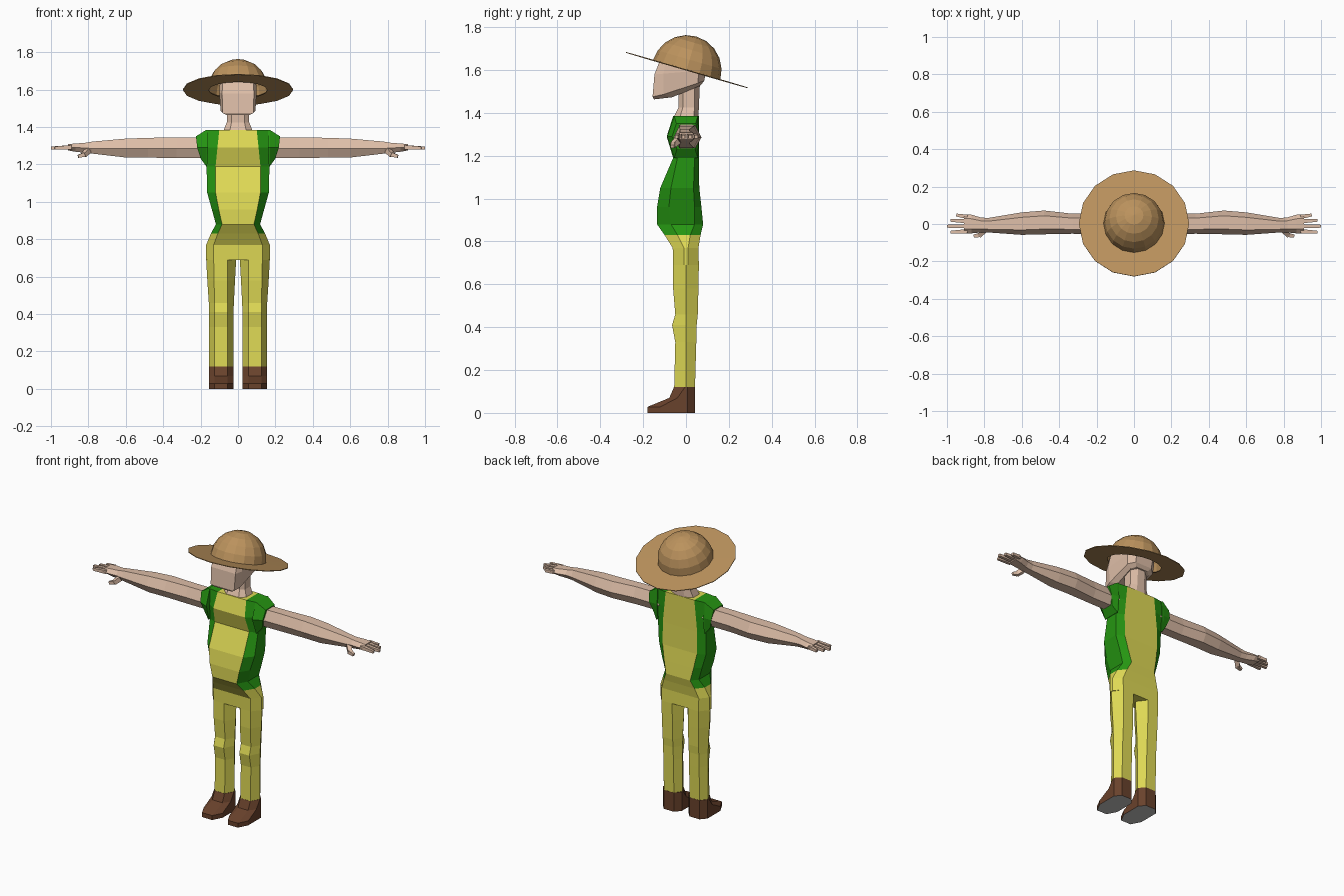
import bpy, bmesh, math
from mathutils import Matrix, Vector

if "Cube" in bpy.data.objects:
    bpy.data.objects.remove(bpy.data.objects["Cube"])


def mat(name, r, g, b):
    m = bpy.data.materials.new(name)
    m.diffuse_color = (r, g, b, 1)
    m.use_nodes = True
    m.node_tree.nodes["Principled BSDF"].inputs["Base Color"].default_value = m.diffuse_color
    return m


SKIN = mat("skin", .73, .515, .39)
GREEN = mat("green cloth", .019, .305, .006)
YELLOW = mat("yellow cloth", .73, .69, .09)
STRAW = mat("straw", .50, .29, .11)
LEATHER = mat("brown leather", .141, .054, .025)
SOLE = mat("grey sole", .55, .54, .53)


def finish(bm, name, mats, mirror=False):
    bmesh.ops.recalc_face_normals(bm, faces=bm.faces)
    me = bpy.data.meshes.new(name)
    bm.to_mesh(me)
    bm.free()
    for m in mats:
        me.materials.append(m)
    ob = bpy.data.objects.new(name, me)
    bpy.context.collection.objects.link(ob)
    if mirror:
        ob.modifiers.new("mirror", 'MIRROR').use_mirror_merge = False
    return ob


def loft(bm, rings, caps=True):
    """Skin a list of closed rings that have equal point counts."""
    vs = [[bm.verts.new(p) for p in r] for r in rings]
    n = len(vs[0])
    for a, b in zip(vs, vs[1:]):
        for i in range(n):
            bm.faces.new((a[i], a[(i + 1) % n], b[(i + 1) % n], b[i]))
    if caps:
        bm.faces.new(vs[0])
        bm.faces.new(vs[-1])
    return vs


# Torso: shirt above the hem, trousers below, stripes as cut face strips
# z, corner x, side x, front y, side front y, side back y, back y
levels = [
    (.69, .13, .170, -.060, -.01, .01, .060),
    (.77, .13, .170, -.062, -.01, .01, .058),
    (.83, .108, .145, -.100, -.04, .02, .068),
    (.88, .085, .118, -.135, -.07, .04, .080),
    (.96, .103, .140, -.135, -.08, .04, .072),
    (1.05, .12, .165, -.120, -.07, .035, .062),
    (1.19, .12, .168, -.060, -.04, .04, .060),
    (1.29, .11, .170, -.090, -.05, .05, .060),
    (1.385, .10, .170, -.060, -.05, .05, .060),
]
bm = bmesh.new()
rings = []
for z, c, o, yf, ysf, ysb, yb in levels:
    xs = (-o, -c, -c + .035, c - .035, c, o)
    front = [(x, ysf if abs(x) == o else yf, z) for x in xs]
    back = [(x, ysb if abs(x) == o else yb, z) for x in reversed(xs)]
    rings.append(front + back)
vs = loft(bm, rings, caps=False)
for r in (vs[0], vs[-1]):
    for i in range(5):
        bm.faces.new((r[i], r[i + 1], r[10 - i], r[11 - i]))
for f in bm.faces:
    mid = f.calc_center_median()
    inner = min(abs(v.co.x) for v in f.verts)
    width = max(v.co.x for v in f.verts) - min(v.co.x for v in f.verts)
    stripe = inner > .04 and all(
        any(v in (r[k], r[11 - k]) for r in vs for k in (1, 2, 3, 4)) for v in f.verts)
    f.material_index = 1 if mid.z < .83 or stripe else 0
finish(bm, "torso", [GREEN, YELLOW])

# Short sleeves
bm = bmesh.new()
inner = [(.16, -.055, 1.385), (.16, .055, 1.385), (.16, .06, 1.29),
         (.165, .055, 1.19), (.165, -.055, 1.19), (.16, -.088, 1.29)]
outer = [(.225, -.045, 1.35), (.225, .045, 1.35), (.218, .06, 1.29),
         (.2, .042, 1.232), (.2, -.042, 1.232), (.218, -.065, 1.29)]
base = [(.17,) + p[1:] for p in inner]
loft(bm, [inner, base, outer])
finish(bm, "sleeves", [GREEN], True)


# Trouser legs, hexagonal
def hexa(z, xi, fi, fo, xo, yf, yb):
    return [(xi, 0, z), (fi, yf, z), (fo, yf, z), (xo, 0, z), (fo, yb, z), (fi, yb, z)]


bm = bmesh.new()
loft(bm, [
    hexa(.12, .025, .055, .125, .155, -.055, .042),
    hexa(.33, .025, .055, .125, .155, -.050, .048),
    hexa(.41, .024, .055, .125, .155, -.065, .050),
    hexa(.46, .022, .055, .125, .156, -.050, .055),
    hexa(.58, .016, .055, .128, .164, -.060, .058),
    hexa(.69, .010, .055, .130, .170, -.060, .060)])
finish(bm, "trouser_legs", [YELLOW], True)


# Shoes with a flat sole
def shoe(z, yf, ysf):
    return [(.055, yf, z), (.125, yf, z), (.156, ysf, z), (.156, .008, z),
            (.125, .043, z), (.055, .043, z), (.024, .008, z), (.024, ysf, z)]


bm = bmesh.new()
loft(bm, [shoe(0, -.18, -.12), shoe(.028, -.18, -.12),
          shoe(.07, -.078, -.04), shoe(.12, -.056, -.005)])
for f in bm.faces:
    f.material_index = int(f.calc_center_median().z < .001)
finish(bm, "shoes", [LEATHER, SOLE], True)


# Arms and palms: hexagonal rings along x
def arm_ring(x, yf, yb, z0, z1):
    m, h = (yf + yb) / 2, (yb - yf) * .28
    zc = 1.285 if z1 > 1.32 else (z0 + z1) / 2
    return [(x, yf, zc), (x, m - h, z1), (x, m + h, z1),
            (x, yb, zc), (x, m + h, z0), (x, m - h, z0)]


bm = bmesh.new()
loft(bm, [
    arm_ring(.15, -.055, .055, 1.235, 1.345),
    arm_ring(.33, -.052, .055, 1.235, 1.345),
    arm_ring(.48, -.055, .072, 1.236, 1.342),
    arm_ring(.60, -.058, .062, 1.237, 1.338),
    arm_ring(.78, -.045, .032, 1.258, 1.322),
    arm_ring(.82, -.045, .035, 1.262, 1.315),
    arm_ring(.87, -.050, .050, 1.268, 1.312),
    arm_ring(.91, -.050, .052, 1.275, 1.308)])
finish(bm, "arms", [SKIN], True)


# Fingers and thumb: tapered square bars between two points
def bar(bm, a, b, ra, rb):
    a, b = Vector(a), Vector(b)
    q = (b - a).to_track_quat('Z', 'Y')
    loft(bm, [[p + q @ Vector((r * math.cos(t), r * math.sin(t), 0))
               for t in [math.pi * (k + .5) / 2 for k in range(4)]]
              for p, r in ((a, ra), (b, rb))])


bm = bmesh.new()
for y0, y1, tip in ((-.038, -.044, .98), (-.012, -.012, 1.0),
                    (.014, .02, .98), (.038, .048, .95)):
    bar(bm, (.89, y0, 1.292), (tip, y1, 1.288), .016, .011)
bar(bm, (.80, -.035, 1.275), (.825, -.06, 1.25), .02, .017)
bar(bm, (.82, -.058, 1.253), (.855, -.064, 1.243), .017, .011)
finish(bm, "fingers", [SKIN], True)


# Head and neck: eight-sided rings with a rising jaw line
def head_ring(zf, zb, fx, sx, yf, ysf, ysb, yb):
    zs = zf + (zb - zf) * .85
    h = [(fx, yf, zf), (sx, ysf, zf + (zb - zf) * .15), (sx, ysb, zs), (fx * .7, yb, zb)]
    return h + [(-x, y, z) for x, y, z in reversed(h)]


bm = bmesh.new()
loft(bm, [
    head_ring(1.463, 1.53, .06, .065, -.150, -.065, .05, .07),
    head_ring(1.475, 1.55, .082, .093, -.156, -.105, .055, .085),
    head_ring(1.58, 1.60, .085, .100, -.147, -.105, .06, .095),
    head_ring(1.67, 1.66, .080, .095, -.112, -.09, .06, .095)])
finish(bm, "head", [SKIN])
bm = bmesh.new()
loft(bm, [
    head_ring(1.375, 1.375, .045, .08, -.06, -.03, .035, .058),
    head_ring(1.425, 1.425, .035, .06, -.035, -.015, .04, .06),
    head_ring(1.54, 1.54, .035, .06, -.035, -.015, .04, .065)])
finish(bm, "neck", [SKIN])

# Straw hat: crown dome and flat brim turned as one profile, tilted back
bm = bmesh.new()
N = 16
profile = [(.157, -.003), (.295, -.002), (.295, .002)]
profile += [(.163 * math.cos(a), .163 * math.sin(a))
            for a in [math.radians(d) for d in (1, 18, 36, 54, 72)]]
rings = [[(r * math.cos(2 * math.pi * k / N), r * math.sin(2 * math.pi * k / N), z)
          for k in range(N)] for r, z in profile]
vs = loft(bm, rings, caps=False)
apex = bm.verts.new((0, 0, .163))
for k in range(N):
    bm.faces.new((vs[-1][k], vs[-1][(k + 1) % N], apex))
bm.transform(Matrix.Translation((0, .003, 1.6)) @ Matrix.Rotation(math.radians(-16.2), 4, 'X'))
finish(bm, "straw_hat", [STRAW])
